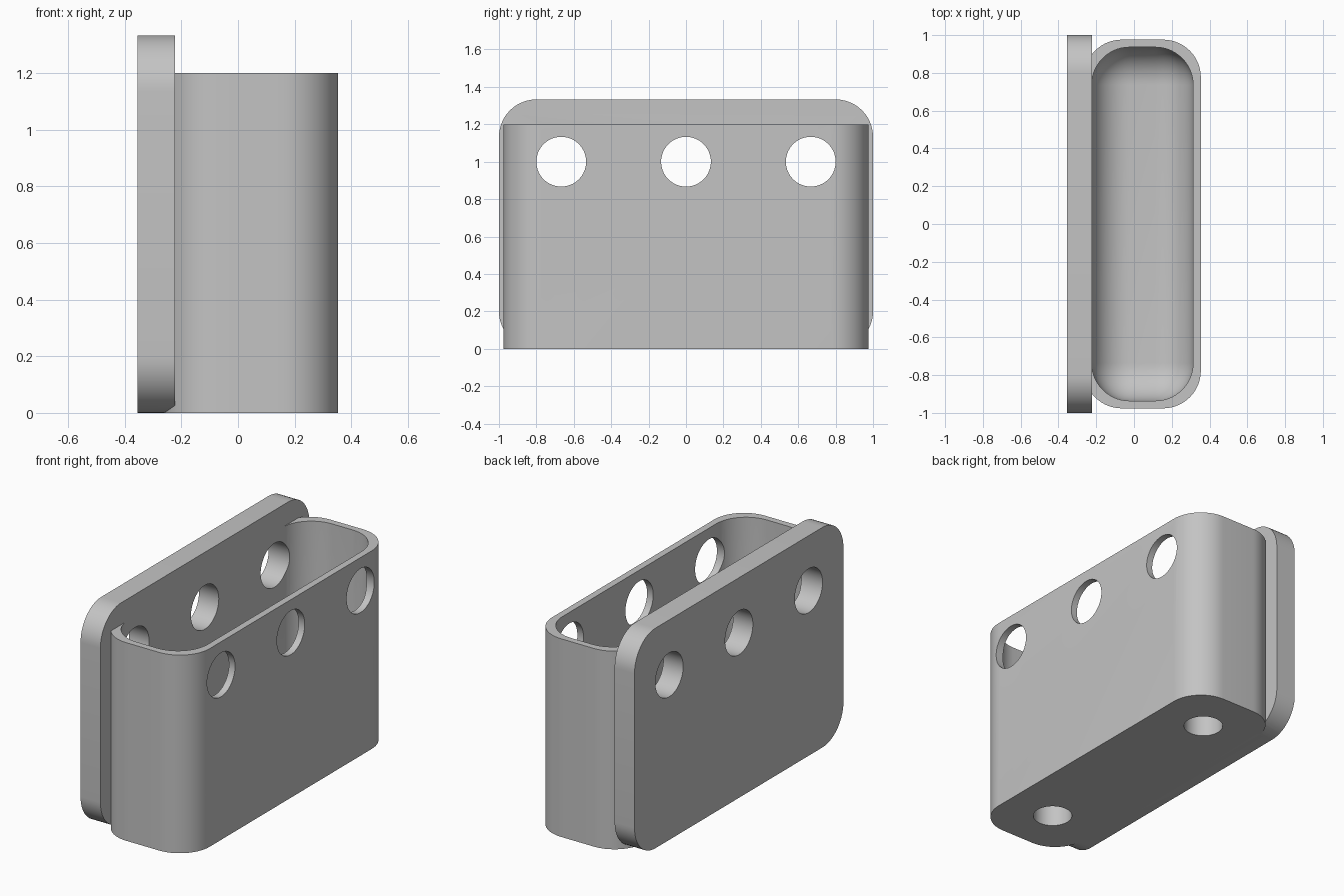
import bpy, bmesh
from mathutils import Matrix, Vector

default = bpy.data.objects.get("Cube")
if default:
    bpy.data.objects.remove(default, do_unlink=True)

grey = bpy.data.materials.new("plain grey")
grey.use_nodes = True
colour = (0.55, 0.55, 0.55, 1)
grey.diffuse_color = colour
grey.node_tree.nodes["Principled BSDF"].inputs["Base Color"].default_value = colour


def add_object(name, bm):
    mesh = bpy.data.meshes.new(name)
    bmesh.ops.recalc_face_normals(bm, faces=bm.faces)
    bm.to_mesh(mesh)
    bm.free()
    mesh.materials.append(grey)
    obj = bpy.data.objects.new(name, mesh)
    bpy.context.collection.objects.link(obj)
    return obj


def rounded_box(name, low, high, radius, axes):
    """Box whose edges running along the given axes are rounded."""
    low, high = Vector(low), Vector(high)
    bm = bmesh.new()
    bmesh.ops.create_cube(bm, size=1)
    for v in bm.verts:
        v.co = Vector(h if c > 0 else l for c, l, h in zip(v.co, low, high))
    edges = [e for e in bm.edges
             if any(abs((e.verts[0].co - e.verts[1].co)[a]) > 0.01 for a in axes)]
    bmesh.ops.bevel(bm, geom=edges, offset=radius, segments=14, profile=0.5, affect='EDGES')
    return add_object(name, bm)


def cylinder(name, centre, radius, depth, axis):
    bm = bmesh.new()
    turn = Matrix.Rotation(1.5707963, 4, 'Y') if axis == 'X' else Matrix()
    bmesh.ops.create_cone(bm, cap_ends=True, segments=64, radius1=radius, radius2=radius,
                          depth=depth, matrix=Matrix.Translation(centre) @ turn)
    return add_object(name, bm)


def combine(target, tool, operation):
    mod = target.modifiers.new(operation.lower(), 'BOOLEAN')
    mod.operation, mod.solver, mod.object = operation, 'EXACT', tool
    bpy.context.view_layer.update()
    bpy.context.view_layer.objects.active = target
    bpy.ops.object.modifier_apply(modifier=mod.name)
    bpy.data.objects.remove(tool, do_unlink=True)


# Open pocket with a rounded floor
holder = rounded_box("wall_holder", (-0.265, -0.976, 0), (0.354, 0.976, 1.2), 0.2, [2])
cavity = rounded_box("cavity_cutter", (-0.224, -0.936, 0.24), (0.313, 0.936, 1.8), 0.2, [0, 1, 2])
combine(holder, cavity, 'DIFFERENCE')

# Back plate
plate = rounded_box("back_plate", (-0.355, -1, 0), (-0.222, 1, 1.333), 0.2, [0])
combine(holder, plate, 'UNION')

# Screw holes through the plate and the pocket wall
for y in (-0.667, 0, 0.667):
    combine(holder, cylinder("screw_cutter", (0, y, 1), 0.133, 2, 'X'), 'DIFFERENCE')

# Blind holes in the underside
for y in (-0.667, 0.667):
    combine(holder, cylinder("magnet_cutter", (0.045, y, 0), 0.11, 0.4, 'Z'), 'DIFFERENCE')

bpy.ops.object.select_all(action='DESELECT')
holder.select_set(True)
bpy.context.view_layer.objects.active = holder
bpy.ops.object.shade_smooth_by_angle(angle=0.5)
